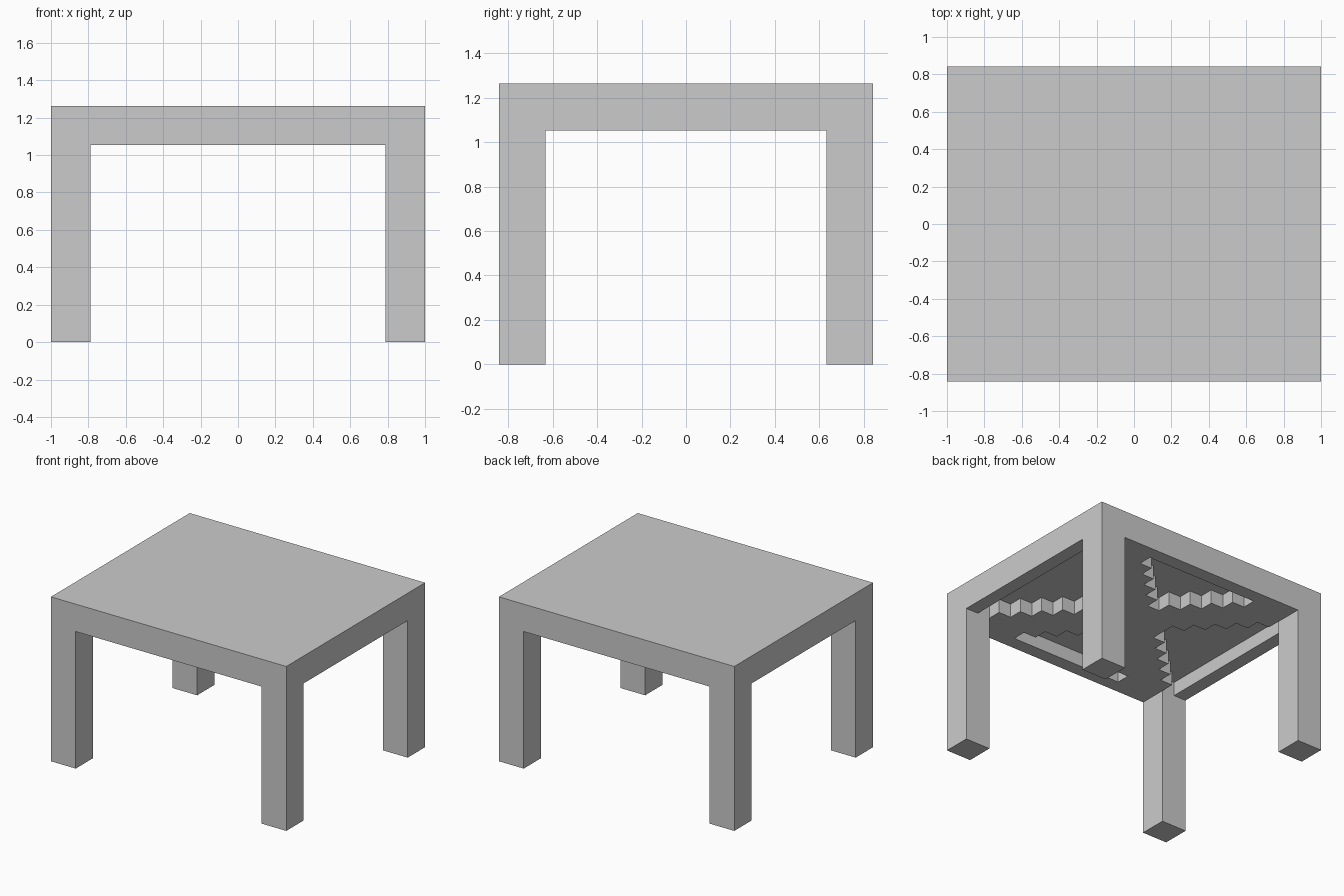
import bpy, bmesh
from mathutils import Matrix

if "Cube" in bpy.data.objects:
    bpy.data.objects.remove(bpy.data.objects["Cube"])

NX, NY = 19, 16          # table footprint in square modules
U = 2 / NX               # one module
UNDER = 10 * U           # height of the underside


def cell(face):
    """Module column and row of an underside face."""
    c = face.calc_center_median()
    return int(c.x / U + NX / 2), int(c.y / U + NY / 2)


def is_leg(face):
    i, j = cell(face)
    return min(i, NX - 1 - i) < 2 and min(j, NY - 1 - j) < 2


def is_recess(face):
    """Stepped triangular pockets that leave a one-module rim and a cross brace."""
    i, j = cell(face)
    i, j = min(i, NX - 1 - i), min(j, NY - 1 - j)
    side = 1 <= i <= 6 and j >= i + 1
    end = 1 <= j <= 5 and i >= j + 4
    return side or end


def pull(bm, faces, dz):
    """Extrude faces vertically and drop the originals."""
    geom = bmesh.ops.extrude_face_region(bm, geom=faces)["geom"]
    verts = [g for g in geom if isinstance(g, bmesh.types.BMVert)]
    bmesh.ops.translate(bm, verts=verts, vec=(0, 0, dz))
    old = [f for f in faces if f.is_valid]
    if old:
        bmesh.ops.delete(bm, geom=old, context='FACES')


bm = bmesh.new()

# underside panel
bmesh.ops.create_grid(bm, x_segments=NX, y_segments=NY, size=1,
                      matrix=Matrix.Translation((0, 0, UNDER)) @ Matrix.Diagonal((1, NY / NX, 1, 1)))
recess = [f for f in bm.faces if is_recess(f)]
legs = [f for f in bm.faces if is_leg(f)]

# apron sides and flat top
rim = [e for e in bm.edges if e.is_boundary]
geom = bmesh.ops.extrude_edge_only(bm, edges=rim)["geom"]
bmesh.ops.translate(bm, verts=[g for g in geom if isinstance(g, bmesh.types.BMVert)], vec=(0, 0, 2 * U))
bmesh.ops.contextual_create(bm, geom=[g for g in geom if isinstance(g, bmesh.types.BMEdge)])

# pockets up into the top, legs down to the floor
pull(bm, recess, U)
pull(bm, legs, -UNDER)

bmesh.ops.recalc_face_normals(bm, faces=bm.faces)
mesh = bpy.data.meshes.new("table")
bm.to_mesh(mesh)
bm.free()
bpy.context.collection.objects.link(bpy.data.objects.new("table", mesh))
